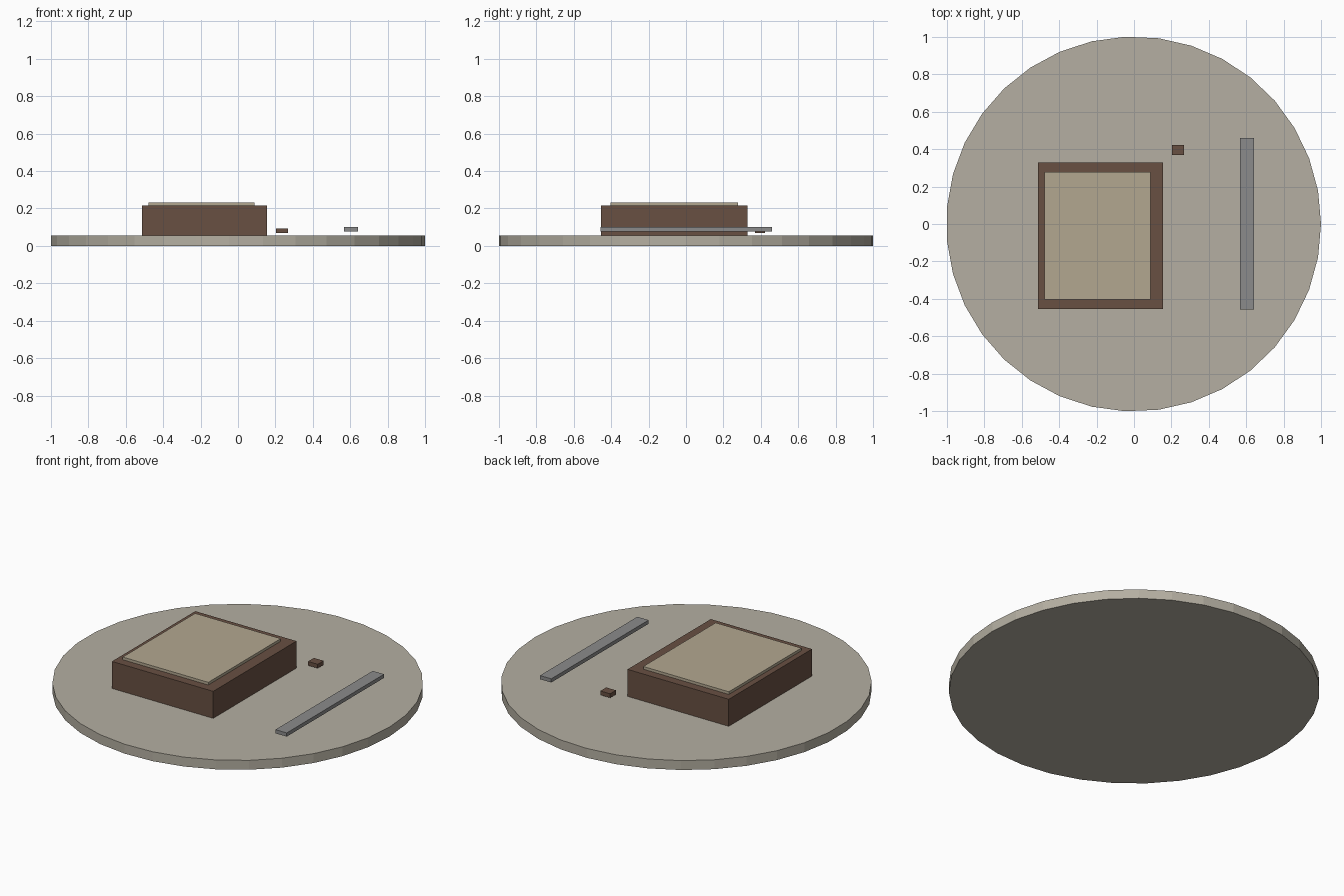
import bpy, bmesh
from math import sin, cos, tau

if "Cube" in bpy.data.objects:
    bpy.data.objects.remove(bpy.data.objects["Cube"])


def material(name, rgb):
    m = bpy.data.materials.new(name)
    m.diffuse_color = (*rgb, 1)
    m.use_nodes = True
    m.node_tree.nodes["Principled BSDF"].inputs["Base Color"].default_value = m.diffuse_color
    return m


stone = material("stone", (0.46, 0.43, 0.36))
brown = material("brown", (0.14, 0.08, 0.055))
cream = material("cream", (0.45, 0.39, 0.28))
grey = material("grey", (0.26, 0.26, 0.26))


def prism(name, outline, z0, z1, mat):
    """Extrude a counter-clockwise outline from z0 up to z1."""
    bm = bmesh.new()
    low = [bm.verts.new((x, y, z0)) for x, y in outline]
    high = [bm.verts.new((x, y, z1)) for x, y in outline]
    bm.faces.new(low[::-1])
    bm.faces.new(high)
    n = len(outline)
    for i in range(n):
        j = (i + 1) % n
        bm.faces.new((low[i], low[j], high[j], high[i]))
    mesh = bpy.data.meshes.new(name)
    bm.to_mesh(mesh)
    bm.free()
    mesh.materials.append(mat)
    obj = bpy.data.objects.new(name, mesh)
    bpy.context.collection.objects.link(obj)
    return obj


def box(name, x0, x1, y0, y1, z0, z1, mat):
    return prism(name, [(x0, y0), (x1, y0), (x1, y1), (x0, y1)], z0, z1, mat)


# Round base with 35 flat sides
SIDES, R = 35, 1.001
base = [(R * cos(tau * i / SIDES) - 0.002, R * sin(tau * i / SIDES)) for i in range(SIDES)]
prism("round_base", base, 0, 0.056, stone)

# Block with its raised top panel
box("block", -0.512, 0.155, -0.455, 0.329, 0.056, 0.217, brown)
box("top_panel", -0.477, 0.087, -0.404, 0.278, 0.217, 0.233, cream)

# Loose pieces hovering just above the base
box("small_chip", 0.204, 0.268, 0.368, 0.423, 0.070, 0.094, brown)
box("long_bar", 0.567, 0.641, -0.457, 0.459, 0.078, 0.100, grey)
